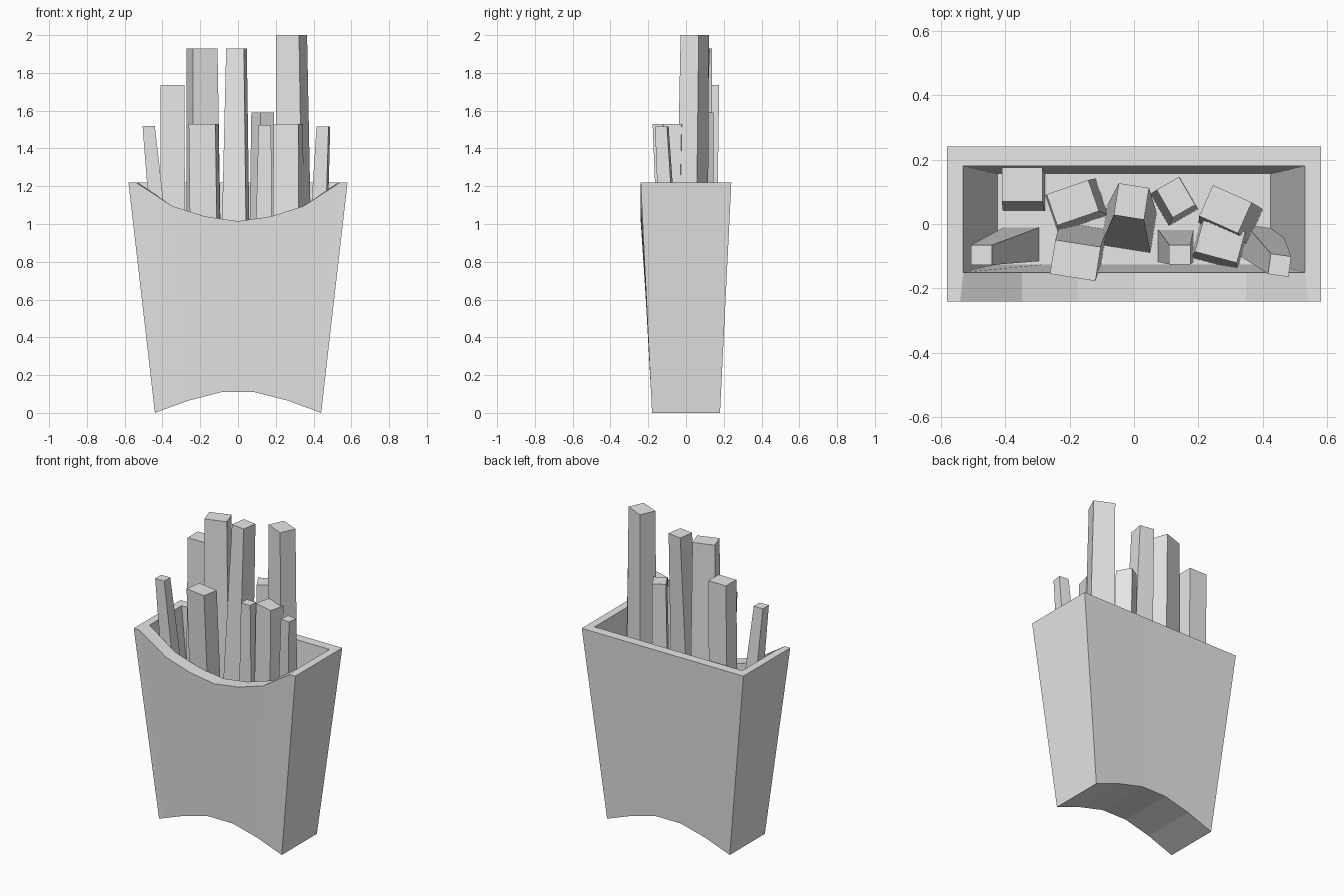
import bpy, bmesh, math
from mathutils import Matrix, Vector

cube = bpy.data.objects.get("Cube")
if cube:
    bpy.data.objects.remove(cube, do_unlink=True)

grey = bpy.data.materials.new("plain grey")
grey.use_nodes = True
grey.diffuse_color = (0.8, 0.8, 0.8, 1)
grey.node_tree.nodes["Principled BSDF"].inputs["Base Color"].default_value = (0.8, 0.8, 0.8, 1)


def finish(bm, name):
    bmesh.ops.recalc_face_normals(bm, faces=bm.faces)
    mesh = bpy.data.meshes.new(name)
    bm.to_mesh(mesh)
    bm.free()
    mesh.materials.append(grey)
    obj = bpy.data.objects.new(name, mesh)
    bpy.context.collection.objects.link(obj)
    return obj


def lookup(points, u):
    """Piecewise linear height at distance |u| from the middle."""
    u = abs(u)
    for (a, za), (b, zb) in zip(points, points[1:]):
        if u <= b:
            return za + (zb - za) * (u - a) / (b - a)
    return points[-1][1]


# Carton: one wall-and-floor section swept across the width, then closed at the sides
TOP, FLOOR = 1.22, 0.25
DIP = [(0, 1.015), (0.3, 1.04), (0.6, 1.095), (0.93, TOP), (1, TOP)]
ARCH = [(0, 0.11), (0.2, 0.11), (0.6, 0.065), (1, 0)]
half = [0.2, 0.3, 0.6, 0.93, 1]
columns = [-u for u in reversed(half)] + [0] + half

bm = bmesh.new()
rings = []
for u in columns:
    xt, xb = 0.58 * u, 0.44 * u
    xi = max(-0.53, min(0.53, xt))
    zf, za = lookup(DIP, u), lookup(ARCH, u)
    section = [
        (xb, -0.18, za), (xt, -0.24, zf), (xi, -0.15, zf), (xi * 0.8, -0.125, FLOOR),
        (xi * 0.8, 0.155, FLOOR), (xi, 0.18, TOP), (xt, 0.24, TOP), (xb, 0.18, za),
    ]
    rings.append([bm.verts.new(p) for p in section])
for a, b in zip(rings, rings[1:]):
    for i in range(8):
        j = (i + 1) % 8
        bm.faces.new((a[i], a[j], b[j], b[i]))
for r in (rings[0], rings[-1]):
    bm.faces.new((r[0], r[1], r[6], r[7]))   # outer side wall
    bm.faces.new((r[1], r[2], r[5], r[6]))   # rim
    bm.faces.new((r[2], r[3], r[4], r[5]))   # inner side wall
bmesh.ops.remove_doubles(bm, verts=bm.verts, dist=0.0005)
finish(bm, "carton")


# Fries: tapered, leaning square sticks
def fry(name, top, top_size, base, base_size, turn):
    bm = bmesh.new()
    bmesh.ops.create_cube(bm, size=1)
    spin = Matrix.Rotation(math.radians(turn), 3, 'Z')
    for v in bm.verts:
        centre, size = (top, top_size) if v.co.z > 0 else ((*base, FLOOR), base_size)
        v.co = Vector(centre) + spin @ Vector((math.copysign(size[0] / 2, v.co.x),
                                               math.copysign(size[1] / 2, v.co.y), 0))
    finish(bm, name)


fry("fry_back_left", (-0.347, 0.123, 1.735), (0.126, 0.105), (-0.342, 0.098), (0.13, 0.115), 0)
fry("fry_tall_left", (-0.19, 0.066, 1.93), (0.137, 0.102), (-0.178, 0.058), (0.165, 0.12), 19)
fry("fry_tall_middle", (-0.008, 0.07, 1.93), (0.095, 0.1), (-0.016, -0.015), (0.155, 0.125), -9)
fry("fry_short_middle", (0.13, 0.083, 1.59), (0.08, 0.1), (0.125, 0.07), (0.105, 0.115), 30)
fry("fry_tall_right", (0.284, 0.046, 2.0), (0.132, 0.105), (0.3, 0.025), (0.165, 0.12), -24)
fry("fry_front_left", (-0.182, -0.113, 1.53), (0.143, 0.107), (-0.165, -0.06), (0.145, 0.11), -9)
fry("fry_front_middle", (0.142, -0.095, 1.525), (0.066, 0.06), (0.13, -0.068), (0.11, 0.1), 0)
fry("fry_front_right", (0.267, -0.055, 1.53), (0.135, 0.1), (0.262, -0.075), (0.15, 0.1), -15)
fry("fry_far_left", (-0.473, -0.096, 1.52), (0.065, 0.062), (-0.35, -0.063), (0.11, 0.105), 0)
fry("fry_far_right", (0.452, -0.128, 1.515), (0.064, 0.064), (0.395, -0.06), (0.11, 0.1), -8)
